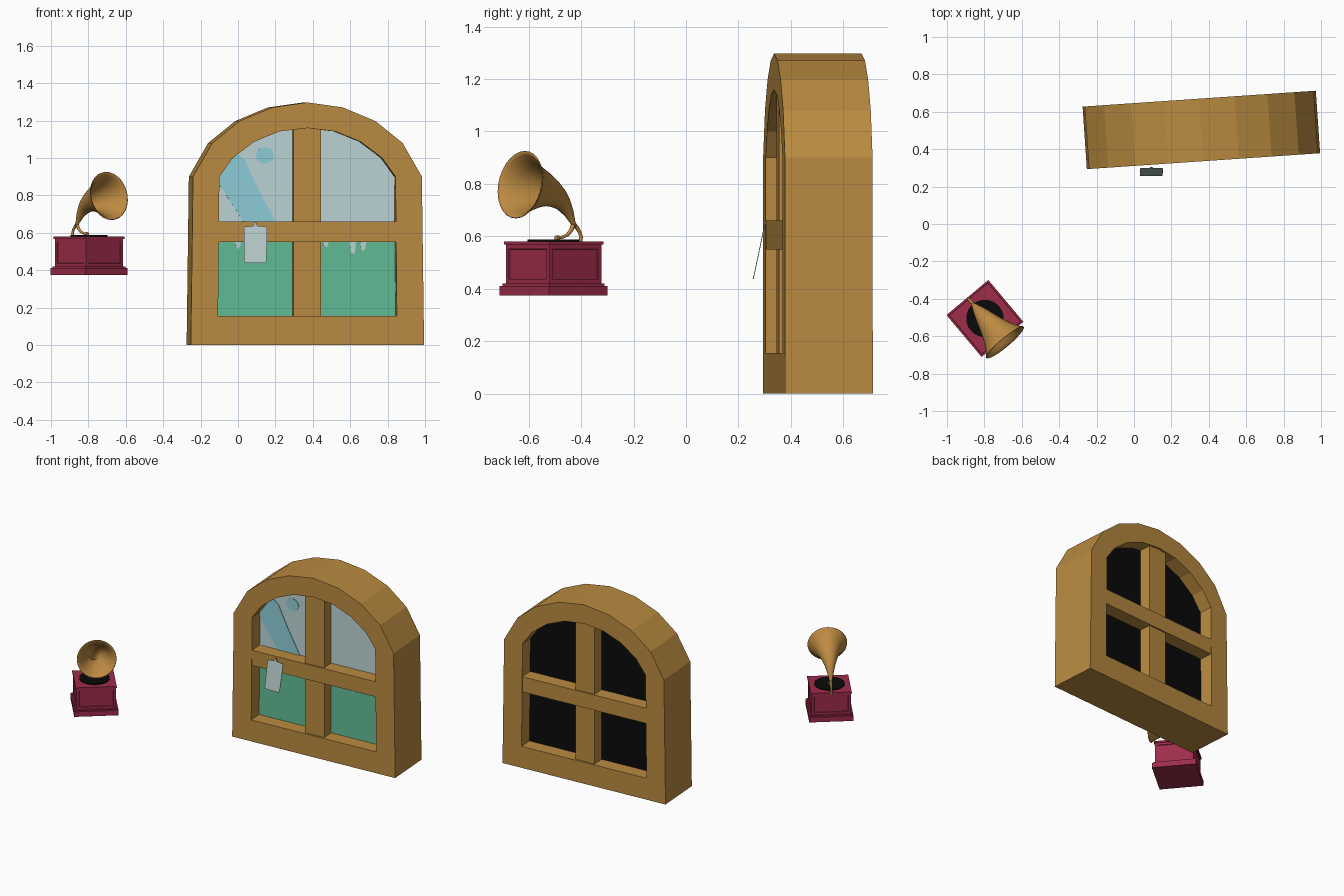
import bpy, bmesh, math
from mathutils import Vector

if "Cube" in bpy.data.objects:
    bpy.data.objects.remove(bpy.data.objects["Cube"])


def material(name, r, g, b):
    m = bpy.data.materials.new(name)
    lin = [((c / 255 + 0.055) / 1.055) ** 2.4 if c > 10 else c / 255 / 12.92 for c in (r, g, b)]
    m.diffuse_color = (*lin, 1)
    m.use_nodes = True
    m.node_tree.nodes["Principled BSDF"].inputs["Base Color"].default_value = m.diffuse_color
    return m


WOOD = material("golden wood", 186, 139, 64)
BRASS = material("brass", 190, 139, 66)
RED = material("dark red", 158, 45, 74)
BLACK = material("black", 10, 10, 10)
SKY = material("pale sky", 188, 213, 215)
BLUE = material("light blue", 142, 205, 216)
GREEN = material("sea green", 98, 188, 150)
GREY = material("pale grey", 180, 200, 198)

# placement of the two groups: location and turn about z
WINDOW = ((0.36, 0.503, 0), math.radians(3.9))
PLAYER = ((-0.797, -0.505, 0), math.radians(40))


def finish(name, bm, mat, place, smooth=None):
    bmesh.ops.recalc_face_normals(bm, faces=bm.faces)
    me = bpy.data.meshes.new(name)
    bm.to_mesh(me)
    bm.free()
    me.materials.append(mat)
    ob = bpy.data.objects.new(name, me)
    bpy.context.collection.objects.link(ob)
    ob.location, ob.rotation_euler.z = place
    if smooth:
        bpy.context.view_layer.objects.active = ob
        ob.select_set(True)
        bpy.ops.object.shade_smooth_by_angle(angle=math.radians(smooth))
        ob.select_set(False)
    return ob


def box(name, mat, place, half_x, half_y, z0, z1, panel=0):
    bm = bmesh.new()
    bmesh.ops.create_cube(bm, size=2)
    for v in bm.verts:
        v.co = (v.co.x * half_x, v.co.y * half_y, z0 if v.co.z < 0 else z1)
    if panel:  # recessed panels on the four sides
        sides = [f for f in bm.faces if abs(f.normal.z) < 0.5]
        bmesh.ops.inset_individual(bm, faces=sides, thickness=panel)
        bmesh.ops.inset_individual(bm, faces=sides, thickness=0.002, depth=-0.005)
    return finish(name, bm, mat, place)


def plate(name, mat, place, pts, y0, y1):
    """Outline in x, z extruded from y0 to y1."""
    bm = bmesh.new()
    face = bm.faces.new([bm.verts.new((x, y0, z)) for x, z in pts])
    new = bmesh.ops.extrude_face_region(bm, geom=[face])["geom"]
    bmesh.ops.translate(bm, vec=(0, y1 - y0, 0), verts=[g for g in new if isinstance(g, bmesh.types.BMVert)])
    return finish(name, bm, mat, place)


def sweep(name, mat, path, segs, caps=True):
    """Round tube along (forward, height, radius) points of the player."""
    bm = bmesh.new()
    rings = []
    for i, (s, z, r) in enumerate(path):
        a, b = path[max(i - 1, 0)], path[min(i + 1, len(path) - 1)]
        t = Vector((0, a[0] - b[0], b[1] - a[1])).normalized()
        n = t.cross(Vector((1, 0, 0)))
        ring = []
        for k in range(segs):
            w = 2 * math.pi * k / segs
            ring.append(bm.verts.new(Vector((0, -s, z)) + r * (math.cos(w) * Vector((1, 0, 0)) + math.sin(w) * n)))
        rings.append(ring)
    for p, q in zip(rings, rings[1:]):
        for k in range(segs):
            j = (k + 1) % segs
            bm.faces.new((p[k], p[j], q[j], q[k]))
    if caps:
        bm.faces.new(rings[0])
        bm.faces.new(rings[-1])
    return finish(name, bm, mat, PLAYER, 40)


def mirrored(half):
    """Right half outline, bottom to top centre, completed to the left."""
    return half + [(-x, z) for x, z in reversed(half[:-1])]


# arched window frame
D = 0.1675
outer = mirrored([(0.625, 0), (0.613, 0.9), (0.51, 1.08), (0.365, 1.197), (0.19, 1.27), (0, 1.297)])
inner = mirrored([(0.479, 0.155), (0.472, 0.9), (0.4, 1.0), (0.285, 1.087), (0.15, 1.142), (0, 1.16)])
bm = bmesh.new()
loops = [[bm.verts.new((x, y, z)) for x, z in pts]
         for pts, y in ((outer, -D), (inner, -D), (inner, D), (outer, D))]
for a, b in zip(loops, loops[1:] + loops[:1]):
    for k in range(len(outer)):
        j = (k + 1) % len(outer)
        bm.faces.new((a[k], a[j], b[j], b[k]))
finish("window_frame", bm, WOOD, WINDOW)

# glazing bars
box("upright_bar", WOOD, WINDOW, 0.073, D - 0.014, 0.1, 1.2)
box("cross_bar", WOOD, WINDOW, 0.5, D - 0.003, 0.55, 0.66)

# view behind the window, dark at the back
arch = [(x * 1.02, z + 0.01) for x, z in inner]
plate("sky_pane", SKY, WINDOW, [(0.485, 0.605)] + arch[1:-1] + [(-0.485, 0.605)], -0.067, 0.06)
plate("grass_pane", GREEN, WINDOW, [(-0.487, 0.145), (0.487, 0.145), (0.485, 0.605), (-0.485, 0.605)], -0.067, 0.06)
plate("dark_back", BLACK, WINDOW, [(arch[0][0], 0.145)] + arch[1:-1] + [(arch[-1][0], 0.145)], 0.06, 0.067)
plate("light_streak", BLUE, WINDOW,
      [(-0.475, 0.87), (-0.475, 0.9), (-0.40, 1.0), (-0.37, 1.02), (-0.33, 0.99), (-0.26, 0.84),
       (-0.16, 0.65), (-0.33, 0.65), (-0.40, 0.76)], -0.071, -0.066)
plate("light_spot", BLUE, WINDOW,
      [(-0.222 + 0.048 * math.cos(math.tau * k / 16), 1.013 + 0.044 * math.sin(math.tau * k / 16))
       for k in range(16)], -0.071, -0.066)
for i, (u, z) in enumerate([(-0.365, 0.51), (0.105, 0.515), (0.25, 0.48), (0.305, 0.5)]):
    plate(f"pale_tip_{i + 1}", SKY, WINDOW,
          [(u - 0.018, 0.57), (u - 0.012, z + 0.02), (u, z), (u + 0.012, z + 0.02), (u + 0.018, 0.57)],
          -0.071, -0.066)

# hanging tag leaning on the cross bar
tag = [(0.050, 0), (0.060, 0.010), (0.062, 0.19), (0.056, 0.198), (0.008, 0.204), (0.006, 0.222)]
hanging_tag = plate("hanging_tag", GREY, ((0.093, 0.257, 0.438), 0),
                    tag + [(-x, z) for x, z in reversed(tag)], -0.0015, 0.0015)
hanging_tag.rotation_euler.x = -0.206

# record player cabinet
box("cabinet_plinth", RED, PLAYER, 0.146, 0.146, 0.375, 0.411)
box("cabinet_moulding", RED, PLAYER, 0.138, 0.138, 0.411, 0.420)
box("cabinet_body", RED, PLAYER, 0.129, 0.129, 0.420, 0.568, panel=0.023)
box("cabinet_lid", RED, PLAYER, 0.135, 0.135, 0.568, 0.580)

# record
bm = bmesh.new()
bmesh.ops.create_cone(bm, cap_ends=True, segments=32, radius1=0.1, radius2=0.1, depth=0.008)
bmesh.ops.translate(bm, vec=(0, 0, 0.584), verts=bm.verts)
finish("record", bm, BLACK, PLAYER, 40)

# horn
horn = sweep("horn", BRASS,
             [(-0.104, 0.635, 0.008), (-0.094, 0.656, 0.011), (-0.075, 0.69, 0.020), (-0.046, 0.725, 0.032),
              (-0.02, 0.746, 0.042), (0.015, 0.765, 0.054), (0.059, 0.779, 0.070), (0.1, 0.786, 0.087),
              (0.135, 0.791, 0.105), (0.155, 0.795, 0.120), (0.166, 0.797, 0.131)], 28, caps=False)
shell = horn.modifiers.new("wall", "SOLIDIFY")
shell.thickness = 0.004
shell.offset = -1

# bracket behind the horn, and the arm reaching the record
sweep("horn_bracket", BRASS,
      [(-0.098, 0.648, 0.009), (-0.115, 0.634, 0.008), (-0.13, 0.615, 0.007), (-0.137, 0.598, 0.007),
       (-0.130, 0.57, 0.008)], 12)
sweep("tone_arm", BRASS,
      [(-0.098, 0.645, 0.009), (-0.088, 0.624, 0.008), (-0.07, 0.606, 0.007), (-0.045, 0.597, 0.006),
       (-0.02, 0.593, 0.006)], 12)
sweep("needle_head", BRASS, [(-0.026, 0.593, 0.004), (-0.024, 0.593, 0.011), (-0.012, 0.592, 0.011), (-0.01, 0.592, 0.004)], 12)
